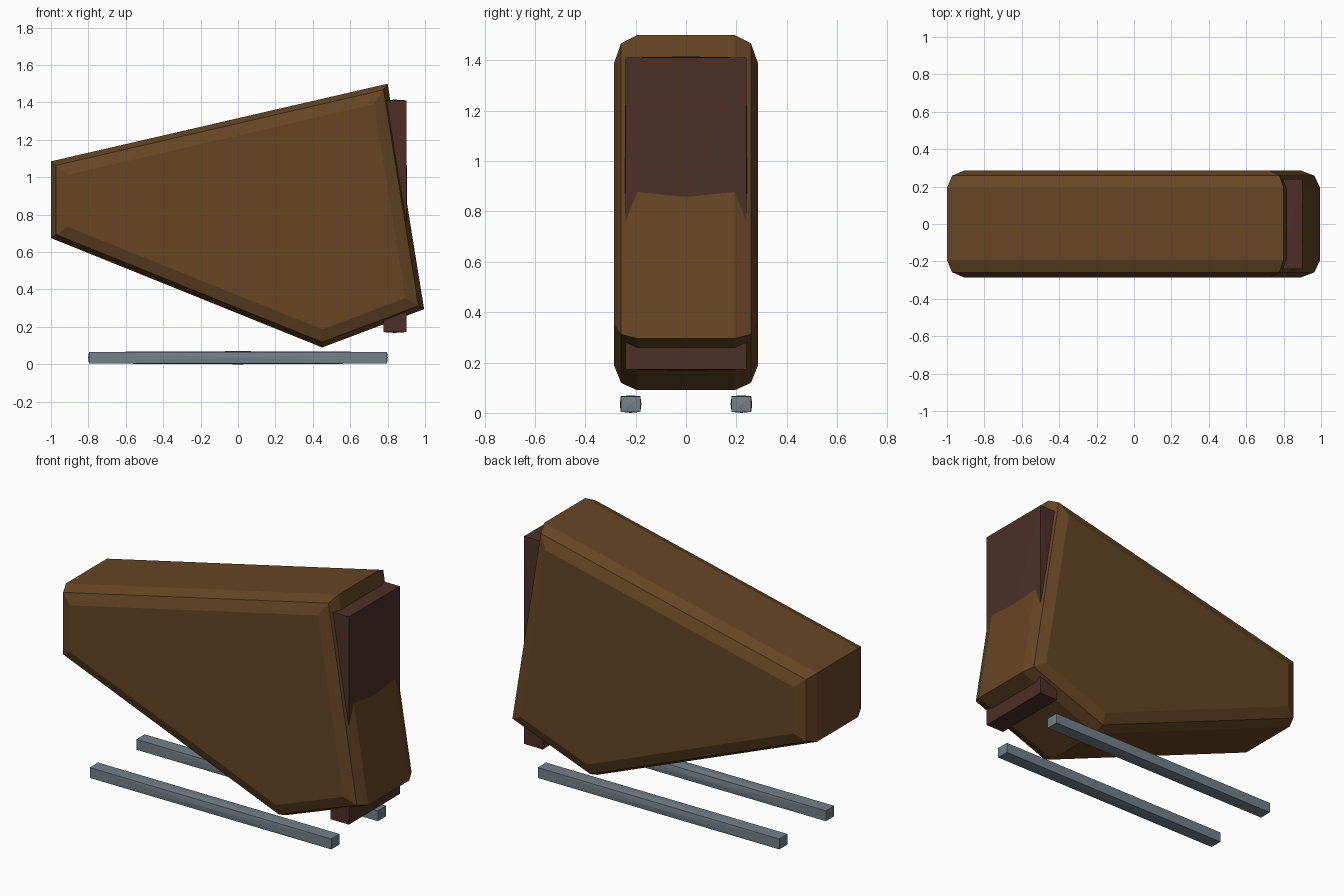
import bpy, bmesh
from mathutils import Vector

if "Cube" in bpy.data.objects:
    bpy.data.objects.remove(bpy.data.objects["Cube"])


def material(name, rgb):
    m = bpy.data.materials.new(name)
    m.diffuse_color = (*rgb, 1.0)
    m.use_nodes = True
    m.node_tree.nodes["Principled BSDF"].inputs["Base Color"].default_value = m.diffuse_color
    return m


BROWN = material("brown wood", (0.133, 0.06, 0.018))
DARK = material("dark red brown", (0.074, 0.029, 0.02))
STEEL = material("grey steel", (0.175, 0.215, 0.245))


def finish(bm, name, mat):
    bmesh.ops.recalc_face_normals(bm, faces=bm.faces)
    mesh = bpy.data.meshes.new(name)
    bm.to_mesh(mesh)
    bm.free()
    mesh.materials.append(mat)
    obj = bpy.data.objects.new(name, mesh)
    bpy.context.collection.objects.link(obj)
    return obj


def inset(points, d):
    """Move every edge of a clockwise polygon inwards by d."""
    out = []
    for i, p in enumerate(points):
        a = (p - points[i - 1]).normalized()
        b = (points[(i + 1) % len(points)] - p).normalized()
        n1, n2 = Vector((a.y, -a.x)), Vector((b.y, -b.x))
        out.append(p + (n1 + n2) * d / (1 + n1.dot(n2)))
    return out


def bulged_box(name, low, high, mat, bulge=0.004):
    """Box whose faces rise very slightly to a centre point."""
    bm = bmesh.new()
    bmesh.ops.create_cube(bm, size=1)
    low, high = Vector(low), Vector(high)
    for v in bm.verts:
        v.co = (low + high) / 2 + v.co * (high - low)
    bmesh.ops.recalc_face_normals(bm, faces=bm.faces)
    bmesh.ops.poke(bm, faces=bm.faces[:], offset=bulge)
    return finish(bm, name, mat)


# Wedge body: five-sided profile with rounded side edges
profile = [Vector(p) for p in
           ((-1, 1.085), (0.8, 1.5), (0.995, 0.295), (0.45, 0.09), (-1, 0.675))]
rings = [(-0.285, 0.09), (-0.258, 0.027), (-0.193, 0),
         (0.193, 0), (0.258, 0.027), (0.285, 0.09)]
bm = bmesh.new()
loops = [[bm.verts.new((p.x, y, p.y)) for p in inset(profile, d)] for y, d in rings]
for l1, l2 in zip(loops, loops[1:]):
    for i in range(5):
        j = (i + 1) % 5
        bm.faces.new((l1[i], l1[j], l2[j], l2[i]))
bm.faces.new(loops[0])
bm.faces.new(loops[-1])
finish(bm, "wedge_body", BROWN)

# Upright board set into the tall end
bulged_box("end_board", (0.777, -0.24, 0.172), (0.9, 0.24, 1.411), DARK)

# Two floor rails
for side, y in (("front", -0.22), ("back", 0.22)):
    bulged_box(side + "_rail", (-0.797, y - 0.039, 0.004),
               (0.797, y + 0.039, 0.066), STEEL)
